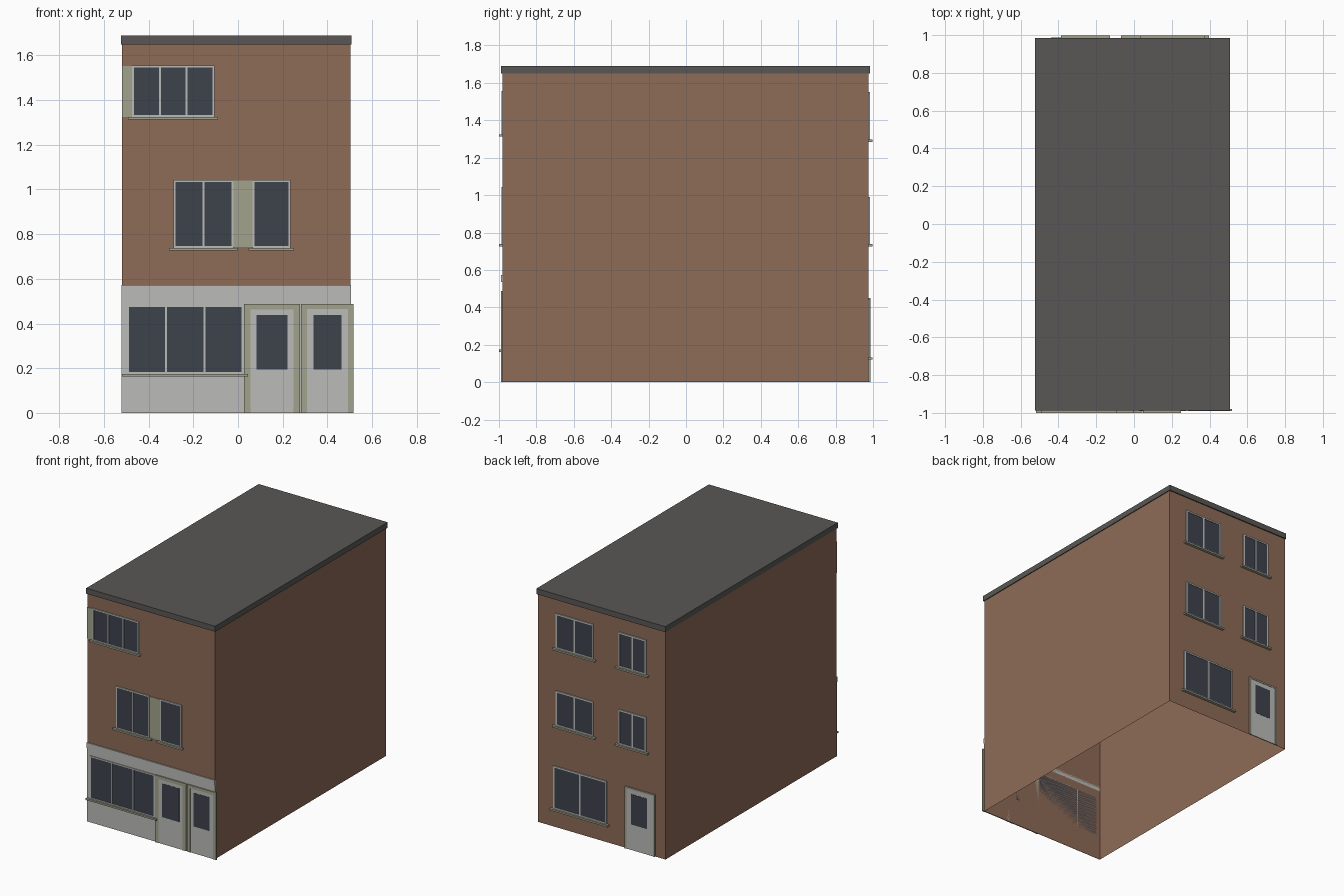
import bpy, bmesh
from mathutils import Matrix, Vector

if "Cube" in bpy.data.objects:
    bpy.data.objects.remove(bpy.data.objects["Cube"])


def mat(name, r, g, b):
    m = bpy.data.materials.new(name)
    m.diffuse_color = (r, g, b, 1)
    m.use_nodes = True
    m.node_tree.nodes["Principled BSDF"].inputs["Base Color"].default_value = m.diffuse_color
    return m


BRICK = mat("brick", 0.27, 0.145, 0.095)
ROOF = mat("roofing", 0.10, 0.097, 0.09)
GLASS = mat("dark_glass", 0.047, 0.055, 0.07)
PAINT = mat("pale_paint", 0.5, 0.5, 0.49)
STONE = mat("olive_stone", 0.36, 0.36, 0.27)

W = {-1: -0.98, 1: 0.977}  # y of front and back wall


def finish(bm, name, material):
    bmesh.ops.recalc_face_normals(bm, faces=bm.faces)
    me = bpy.data.meshes.new(name)
    bm.to_mesh(me)
    bm.free()
    me.materials.append(material)
    ob = bpy.data.objects.new(name, me)
    bpy.context.collection.objects.link(ob)
    return ob


def add_box(bm, lo, hi):
    lo, hi = Vector(lo), Vector(hi)
    m = Matrix.Translation((lo + hi) / 2) @ Matrix.Diagonal((*(hi - lo), 1))
    return bmesh.ops.create_cube(bm, size=1, matrix=m)["verts"]


def slabs(name, side, rects, depth, material):
    """Flat slabs (x0, x1, z0, z1) standing out from a wall by depth."""
    bm = bmesh.new()
    a, b = sorted((W[side], W[side] + side * depth))
    for x0, x1, z0, z1 in rects:
        add_box(bm, (x0, a, z0), (x1, b, z1))
    return finish(bm, name, material)


def window(name, side, x0, x1, z0, z1, panes, sill, t=0.009):
    # Outer frame and mullions
    bars = [(x0, x1, z1 - t, z1), (x0, x1, z0, z0 + t)]
    for i in range(panes + 1):
        x = x0 + (x1 - x0 - t) * i / panes
        bars.append((x, x + t, z0 + t, z1 - t))
    slabs(name + "_frame", side, bars, 0.007, PAINT)
    slabs(name + "_glass", side, [(x0 + t, x1 - t, z0 + t, z1 - t)], 0.004, GLASS)
    slabs(name + "_sill", side, [(sill[0], sill[1], z0 - 0.012, z0)], 0.02, STONE)


def door(name, side, x0, x1, top, jamb, glass):
    slabs(name + "_frame", side,
          [(x0, x0 + jamb, 0, top), (x1 - jamb, x1, 0, top),
           (x0 + jamb, x1 - jamb, top - jamb * 0.85, top)], 0.010, STONE)
    slabs(name + "_leaf", side,
          [(x0 + jamb, x1 - jamb, 0, top - jamb * 0.85)], 0.007, PAINT)
    slabs(name + "_glass", side, [glass], 0.0085, GLASS)


# Brick walls, open underneath
bm = bmesh.new()
add_box(bm, (-0.52, W[-1], 0), (0.503, W[1], 1.655))
bm.faces.ensure_lookup_table()
bmesh.ops.delete(bm, geom=[f for f in bm.faces if abs(f.normal.z) > 0.5 and
                           f.calc_center_median().z < 0.1], context='FACES')
finish(bm, "brick_walls", BRICK)

# Flat roof slab
bm = bmesh.new()
add_box(bm, (-0.524, -0.988, 1.65), (0.509, 0.985, 1.69))
finish(bm, "roof_slab", ROOF)

# Shopfront panel and band above it
slabs("shopfront_panel", -1, [(-0.522, 0.505, 0, 0.54)], 0.002, PAINT)
slabs("shopfront_band", -1, [(-0.522, 0.505, 0.535, 0.573)], 0.008, PAINT)

# Front windows
window("shop_window", -1, -0.497, 0.025, 0.174, 0.484, 3, (-0.52, 0.045))
window("middle_left_window", -1, -0.288, -0.02, 0.738, 1.043, 2, (-0.308, -0.002))
window("middle_right_window", -1, 0.065, 0.236, 0.738, 1.043, 1, (0.047, 0.25))
window("top_window", -1, -0.475, -0.105, 1.325, 1.556, 3, (-0.493, -0.09))

# Plain panels beside the front windows
slabs("window_side_panels", -1, [(-0.02, 0.065, 0.742, 1.04),
                                 (-0.519, -0.475, 1.325, 1.552)], 0.004, STONE)

# Doors
door("shop_door", -1, 0.027, 0.277, 0.487, 0.028, (0.083, 0.221, 0.195, 0.438))
door("house_door", -1, 0.283, 0.518, 0.487, 0.026, (0.337, 0.464, 0.195, 0.438))
door("back_door", 1, -0.44, -0.2, 0.449, 0.014, (-0.378, -0.25, 0.185, 0.405))

# Back windows on three floors
window("back_ground_window", 1, -0.05, 0.377, 0.132, 0.442, 2, (-0.07, 0.397), 0.011)
for floor, z0, z1 in (("middle", 0.738, 0.99), ("top", 1.297, 1.55)):
    window(f"back_{floor}_wide_window", 1, 0.055, 0.357, z0, z1, 2, (0.035, 0.377), 0.011)
    window(f"back_{floor}_narrow_window", 1, -0.367, -0.147, z0, z1, 2, (-0.387, -0.127), 0.011)
